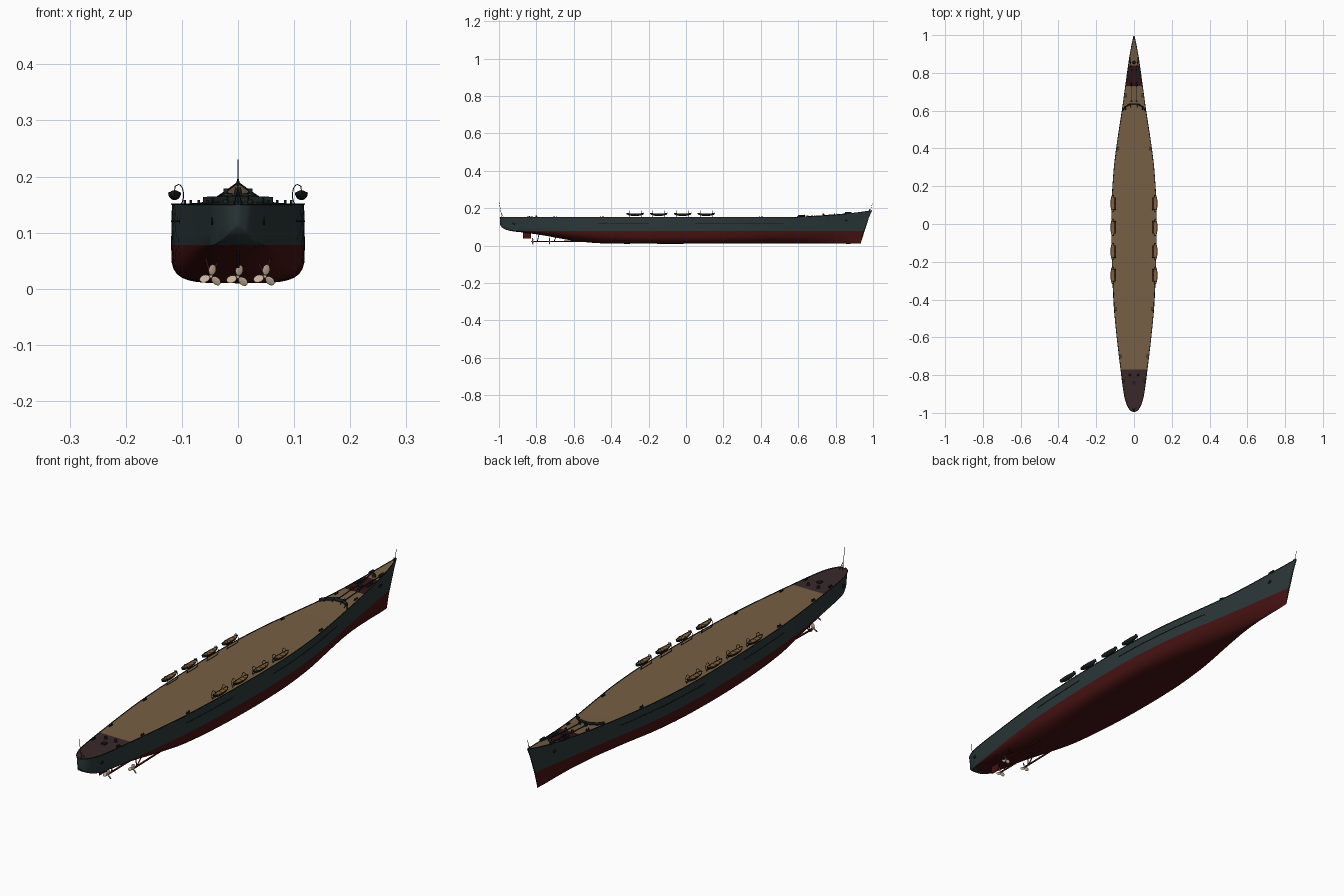
import bpy, bmesh, math
from mathutils import Matrix, Vector

old = bpy.data.objects.get("Cube")
if old:
    bpy.data.objects.remove(old)


def material(name, *rgb):
    m = bpy.data.materials.new(name)
    m.use_nodes = True
    m.diffuse_color = (*rgb, 1)
    m.node_tree.nodes["Principled BSDF"].inputs["Base Color"].default_value = (*rgb, 1)
    return m


GREY = material("hull_grey", .024, .038, .040)
RED = material("bottom_red", .062, .006, .006)
WOOD = material("deck_wood", .185, .115, .058)
STERN = material("stern_deck_brown", .042, .022, .022)
BOWRED = material("bow_deck_red", .035, .006, .007)
DARK = material("fitting_dark", .009, .013, .014)
BRONZE = material("propeller_bronze", .56, .43, .32)
BOATWOOD = material("boat_wood", .24, .12, .04)

WATERLINE = .078
# y, deck half-width, waterline half-width, keel height, deck height, bilge exponent
STATIONS = [
    (-.995, .004, .003, .112, .15, 1), (-.985, .02, .016, .098, .15, 1),
    (-.965, .033, .027, .086, .15, 1), (-.93, .046, .04, .077, .15, 1),
    (-.87, .057, .052, .07, .15, 1), (-.77, .07, .067, .056, .15, 1),
    (-.6, .09, .09, .026, .15, .9), (-.45, .104, .106, .012, .15, .7),
    (-.2, .115, .117, .01, .15, .5), (.1, .117, .118, .01, .15, .5),
    (.3, .105, .104, .01, .15, .6), (.45, .086, .083, .01, .15, .8),
    (.6, .063, .056, .01, .152, 1), (.73, .045, .035, .01, .158, 1.2),
    (.84, .03, .019, .01, .167, 1.3), (.92, .017, .009, .01, .176, 1.3),
    (.995, .002, .0015, .012, .187, 1.3)]


def station(y):
    """Smoothly interpolated hull values at y."""
    last = len(STATIONS) - 1
    y = min(max(y, STATIONS[0][0]), STATIONS[last][0])
    i = next(k for k in range(last) if y <= STATIONS[k + 1][0])
    a, b = STATIONS[i], STATIONS[i + 1]
    p, n = STATIONS[max(i - 1, 0)], STATIONS[min(i + 2, last)]
    h = b[0] - a[0]
    t = (y - a[0]) / h
    out = []
    for c in range(1, 6):
        ma = (b[c] - p[c]) / (b[0] - p[0]) * h
        mb = (n[c] - a[c]) / (n[0] - a[0]) * h
        out.append(a[c] + t * ma + t * t * (3 * (b[c] - a[c]) - 2 * ma - mb)
                   + t ** 3 * (2 * (a[c] - b[c]) + ma + mb))
    return out


def deck_z(y):
    return station(y)[3]


def side_x(y, z):
    d, w, _, top, _ = station(y)
    return d + (w - d) * (top - z) / (top - WATERLINE)


def finish(name, bm, *mats):
    me = bpy.data.meshes.new(name)
    bm.to_mesh(me)
    bm.free()
    for m in mats:
        me.materials.append(m)
    ob = bpy.data.objects.new(name, me)
    bpy.context.collection.objects.link(ob)
    return ob


def box(name, centre, size, mat):
    bm = bmesh.new()
    bmesh.ops.create_cube(bm, size=1, matrix=Matrix.Translation(centre) @ Matrix.Diagonal((*size, 1)))
    return finish(name, bm, mat)


def drum(name, centre, r, height, mat, r2=None, along_y=False):
    bm = bmesh.new()
    turn = Matrix.Rotation(math.pi / 2 if along_y else 0, 4, 'X')
    bmesh.ops.create_cone(bm, cap_ends=True, segments=12, radius1=r, radius2=r if r2 is None else r2,
                          depth=height, matrix=Matrix.Translation(centre) @ turn)
    return finish(name, bm, mat)


def tube(name, points, r, mat):
    cu = bpy.data.curves.new(name, 'CURVE')
    cu.dimensions = '3D'
    cu.bevel_depth, cu.bevel_resolution, cu.use_fill_caps = r, 1, True
    sp = cu.splines.new('POLY')
    sp.points.add(len(points) - 1)
    for q, co in zip(sp.points, points):
        q.co = (*co, 1)
    cu.materials.append(mat)
    ob = bpy.data.objects.new(name, cu)
    bpy.context.collection.objects.link(ob)
    return ob


# Hull lofted through cross-sections, deck closing each ring
rows = []
for a, b in zip(STATIONS, STATIONS[1:]):
    rows += [a[0] + (b[0] - a[0]) * k / 4 for k in range(4)]
rows.append(STATIONS[-1][0])
bm = bmesh.new()
rings = []
for y in rows:
    d, w, keel, top, e = station(y)
    wl = max(WATERLINE, keel + .003)
    half = [(d + (w - d) * k / 3, top + (wl - top) * k / 3) for k in range(3)]
    for k in range(9):
        ang = k / 8 * math.pi / 2
        half.append((w * max(math.cos(ang), 0) ** e, wl - (wl - keel) * math.sin(ang) ** e))
    half[-1] = (0, keel)
    rake = max(0, (y - .73) / .265) ** 2
    outline = half + [(-x, z) for x, z in half[-2::-1]]
    rings.append([bm.verts.new((x, y - .06 * rake * (1 - max(0, (z - .01) / (top - .01)) ** 1.4), z))
                  for x, z in outline])
for r, s in zip(rings, rings[1:]):
    for k in range(len(r)):
        j = (k + 1) % len(r)
        f = bm.faces.new((r[k], r[j], s[j], s[k]))
        mid = f.calc_center_median()
        if j == 0:
            f.material_index = 3 if mid.y < -.77 else 4 if .73 < mid.y < .84 else 2
        else:
            f.material_index = 1 if mid.z < WATERLINE else 0
for r in (rings[0], rings[-1]):
    bm.faces.new(r)
bmesh.ops.recalc_face_normals(bm, faces=bm.faces)
finish("hull", bm, GREY, RED, WOOD, STERN, BOWRED)


def lifeboat(name, x, y):
    bm = bmesh.new()
    bmesh.ops.create_uvsphere(bm, u_segments=16, v_segments=10, radius=1)
    cut = bmesh.ops.bisect_plane(bm, geom=bm.verts[:] + bm.edges[:] + bm.faces[:],
                                 plane_co=(0, 0, .05), plane_no=(0, 0, 1), clear_outer=True)
    rim = [g for g in cut["geom_cut"] if isinstance(g, bmesh.types.BMEdge)]
    top = bmesh.ops.contextual_create(bm, geom=rim)["faces"]
    bmesh.ops.inset_region(bm, faces=top, thickness=.12, depth=-.15)
    for f in top:
        f.material_index = 1
    # raised ends give the boat its sheer
    for v in bm.verts:
        v.co.z += .35 * v.co.y ** 4 * (v.co.z > -.3)
    bmesh.ops.transform(bm, matrix=Matrix.Translation((x, y, .171)) @ Matrix.Diagonal((.0115, .047, .013, 1)),
                        verts=bm.verts)
    finish(name, bm, DARK, BOATWOOD)
    for k in (-.5, 0, .5):
        box(name + "_bench", (x, y + .05 * k, .1715), (.018, .004, .0015), BOATWOOD)


def propeller(name, x, y, z):
    drum(name + "_hub", (x, y, z), .004, .016, BRONZE, .0025, True)
    bm = bmesh.new()
    for k in range(3):
        m = (Matrix.Translation((x, y, z)) @ Matrix.Rotation(math.tau * k / 3 + .2, 4, 'Y')
             @ Matrix.Translation((0, 0, .012)) @ Matrix.Rotation(.5, 4, 'Z')
             @ Matrix.Diagonal((.0075, .0013, .0095, 1)))
        bmesh.ops.create_uvsphere(bm, u_segments=12, v_segments=8, radius=1, matrix=m)
    finish(name + "_blades", bm, BRONZE)


def bollards(name, x, y):
    z = deck_z(y)
    box(name + "_base", (x, y, z + .001), (.005, .02, .003), DARK)
    for dy in (-.006, .006):
        drum(name + "_post", (x, y + dy, z + .004), .0022, .008, DARK)


for side, s in (("left", 1), ("right", -1)):
    # Deck edge, side booms and armour ledge
    tube(side + "_deck_edge", [(s * station(y)[0], y, deck_z(y) + .001) for y in rows], .0016, DARK)
    for part, start, end in (("aft", -.47, -.2), ("fore", .05, .52)):
        ys = [start + (end - start) * k / 10 for k in range(11)]
        tube(f"{side}_{part}_boom", [(s * side_x(y, .12), y, .12) for y in ys], .0015, DARK)
    # Boats with paired davits and stowage cradles
    for i, y in enumerate((.108, -.018, -.146, -.272)):
        lifeboat(f"{side}_boat_{i + 1}", s * .113, y)
        for dy in (-.032, .032):
            arc = [(s * (.106 - .009 * math.sin(a)), y + dy, .167 - .019 * math.cos(a))
                   for a in [math.pi * k / 8 for k in range(9)]]
            tube(side + "_davit", arc + [(s * .112, y + dy, .183), (s * .113, y + dy, .175)], .001, DARK)
        tube(side + "_davit_rail", [(s * .1, y - .032, .153), (s * .1, y + .032, .153)], .001, DARK)
    # Mooring bollards, hatches and vents
    for y in (-.83, -.7, -.45, .4, .68, .8):
        bollards(side + "_bollards", s * (station(y)[0] - .009), y)
    drum(side + "_stern_vent", (s * .022, -.8, .155), .006, .01, DARK, .004)
    # Anchor gear on the foredeck
    path = [(.014, .645), (.014, .72), (.011, .8), (.02, .865)]
    tube(side + "_chain", [(s * x, y, deck_z(y) + .002) for x, y in path], .0018, DARK)
    drum(side + "_capstan", (s * .014, .735, deck_z(.735) + .006), .006, .012, DARK, .004)
    drum(side + "_chain_pipe", (s * .014, .65, deck_z(.65) + .003), .006, .006, DARK)
    box(side + "_cable_plate", (s * .024, .8, deck_z(.8) + .002), (.01, .05, .004), DARK)
    box(side + "_fairlead", (s * .022, .87, deck_z(.87) + .004), (.008, .028, .01), DARK)
    # Bow anchor and stern anchor pocket
    for part, y, z in (("bow", .86, .135), ("stern", -.92, .118)):
        x = s * (side_x(y, z) + .001)
        tube(f"{side}_{part}_anchor", [(x, y - .009, z + .003), (x, y - .005, z - .003), (x, y + .005, z - .003),
                                       (x, y + .009, z + .003), (x, y, z), (x, y, z + .009)], .0018, DARK)
    # Outer shafts, struts and propellers
    propeller(side + "_propeller", s * .048, -.73, .022)
    tube(side + "_shaft", [(s * .048, -.725, .022), (s * .044, -.46, .024)], .0035, RED)
    for x in (.03, .06):
        tube(side + "_shaft_strut", [(s * .048, -.705, .022), (s * x, -.69, .062)], .002, RED)

# Centre shaft, propeller and rudder
propeller("centre_propeller", 0, -.82, .021)
tube("centre_shaft", [(0, -.815, .021), (0, -.56, .024)], .0035, RED)
tube("centre_shaft_strut", [(0, -.795, .021), (0, -.785, .065)], .0025, RED)
rudder = box("rudder", (0, -.85, .056), (.006, .045, .038), RED)
for v in rudder.data.vertices:
    if v.co.y < -.86:
        v.co.x *= .3

# Angled breakwater with braces
wall = [(-.06, .595), (-.045, .618), (-.018, .632), (.018, .632), (.045, .618), (.06, .595)]
bm = bmesh.new()
low = [bm.verts.new((x, y, deck_z(y) - .001)) for x, y in wall]
high = [bm.verts.new((x, y + .004, deck_z(y) + .012)) for x, y in wall]
for k in range(len(wall) - 1):
    bm.faces.new((low[k], low[k + 1], high[k + 1], high[k]))
water = finish("breakwater", bm, DARK)
mod = water.modifiers.new("thickness", 'SOLIDIFY')
mod.thickness = .003
for x, y in wall[1:-1]:
    tube("breakwater_brace", [(x, y, deck_z(y) + .01), (x, y - .014, deck_z(y))], .0015, DARK)

# Windlass and hatch at the bow, hatch at the stern
drum("windlass", (0, .855, deck_z(.855) + .006), .008, .012, DARK, .005)
box("bow_hatch", (0, .77, deck_z(.77) + .003), (.014, .016, .006), DARK)
box("stern_hatch", (0, -.84, .153), (.016, .018, .006), DARK)

# Flagstaffs with braces
tube("stern_flagstaff", [(0, -.984, .15), (0, -.999, .23)], .001, DARK)
tube("bow_jackstaff", [(0, .985, .183), (0, .996, .225)], .001, DARK)
drum("bow_bracket", (0, .982, .19), .004, .012, DARK, .0015)
for x in (-.007, .007):
    tube("stern_staff_brace", [(x, -.975, .15), (0, -.99, .178)], .0009, DARK)

# Smooth shading with sharp edges kept
bpy.ops.object.select_all(action='DESELECT')
for ob in bpy.context.scene.objects:
    if ob.type == 'MESH':
        ob.select_set(True)
        bpy.context.view_layer.objects.active = ob
bpy.ops.object.shade_smooth_by_angle(angle=math.radians(35))
